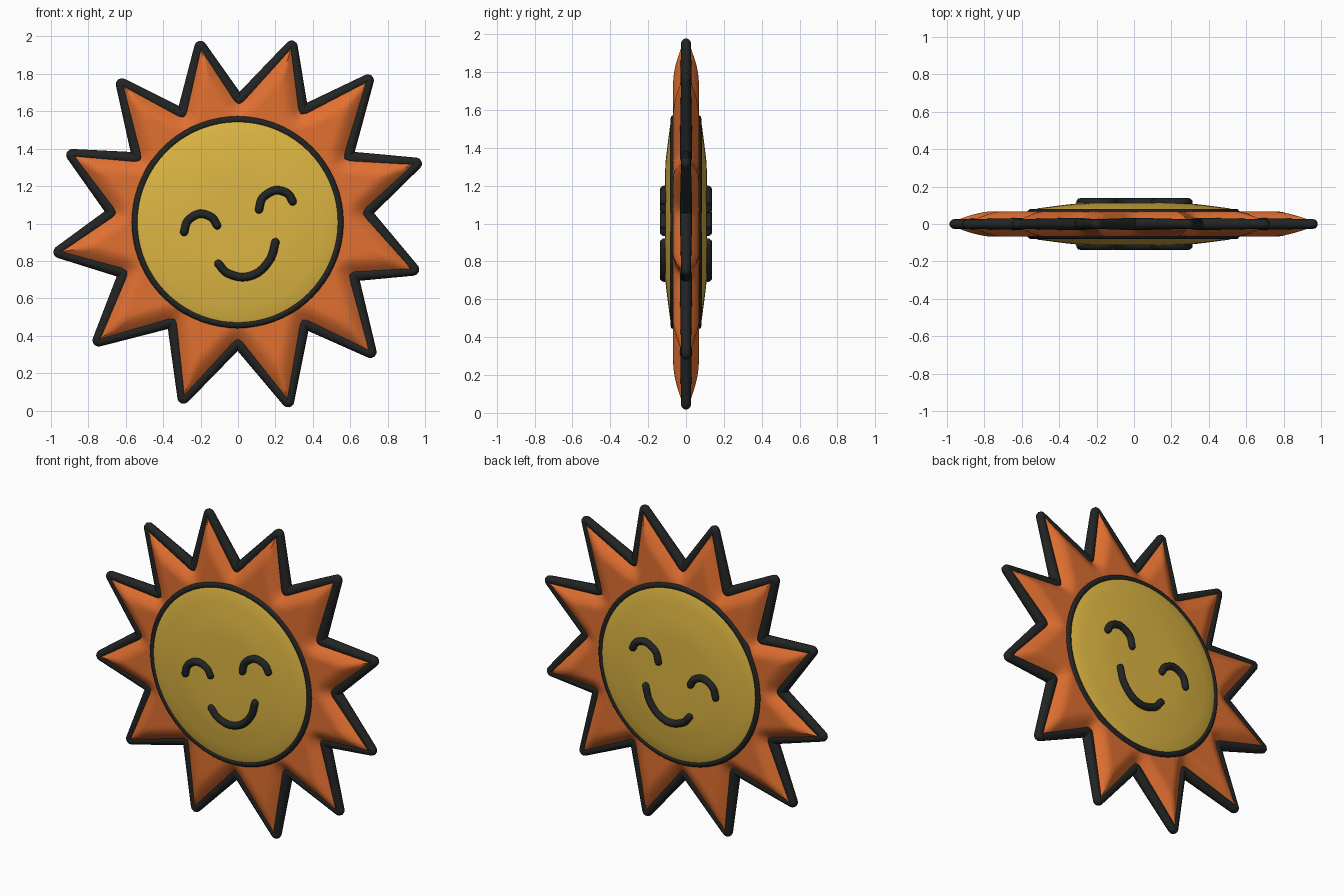
import bpy, bmesh, math
from mathutils import Vector

if "Cube" in bpy.data.objects:
    bpy.data.objects.remove(bpy.data.objects["Cube"])

CEN = Vector((-0.002, 1.007))


def mat(name, rgb):
    m = bpy.data.materials.new(name)
    m.diffuse_color = (*rgb, 1)
    m.use_nodes = True
    m.node_tree.nodes["Principled BSDF"].inputs["Base Color"].default_value = m.diffuse_color
    return m


ORANGE = mat("orange", (0.75, 0.16, 0.03))
YELLOW = mat("yellow", (0.72, 0.465, 0.055))
BLACK = mat("black", (0.016, 0.017, 0.017))


def finish(name, bm, material, angle=50):
    bmesh.ops.recalc_face_normals(bm, faces=bm.faces)
    me = bpy.data.meshes.new(name)
    bm.to_mesh(me)
    bm.free()
    me.materials.append(material)
    ob = bpy.data.objects.new(name, me)
    bpy.context.collection.objects.link(ob)
    bpy.ops.object.select_all(action='DESELECT')
    ob.select_set(True)
    bpy.context.view_layer.objects.active = ob
    bpy.ops.object.shade_smooth_by_angle(angle=math.radians(angle))
    return ob


def sweep(name, pts, radii, closed, y0=0.0, ry=1.0, seg=12):
    """Tube along a path in the xz plane; ry stretches the section in y."""
    bm = bmesh.new()
    n = len(pts)
    rings = []
    # round the open ends with shrinking rings
    stations = [(i, 0, 1) for i in range(n)]
    if not closed:
        caps = [(math.sin(a), math.cos(a)) for a in (0.5, 1.0, 1.45)]
        stations = [(0, -s, c) for s, c in reversed(caps)] + stations + [(n - 1, s, c) for s, c in caps]
    for i, shift, scale in stations:
        a = pts[(i - 1) % n] if closed or i > 0 else pts[0]
        b = pts[(i + 1) % n] if closed or i < n - 1 else pts[-1]
        t = (b - a).normalized()
        nrm = Vector((-t.y, t.x))
        r = radii[i]
        p = pts[i] + t * shift * r
        ring = []
        for k in range(seg):
            w = 2 * math.pi * k / seg
            q = p + nrm * r * scale * math.cos(w)
            ring.append(bm.verts.new((q.x, y0 + r * scale * ry * math.sin(w), q.y)))
        rings.append(ring)
    m = len(rings)
    for i in range(m if closed else m - 1):
        A, B = rings[i], rings[(i + 1) % m]
        for k in range(seg):
            j = (k + 1) % seg
            bm.faces.new((A[k], A[j], B[j], B[k]))
    if not closed:
        bm.faces.new(rings[0])
        bm.faces.new(rings[-1])
    return finish(name, bm, BLACK)


# hand-drawn star: tips and the valley following each tip, clockwise
tips = [(-.21, 1.99), (.30, 1.99), (.725, 1.80), (.995, 1.335), (.98, .74), (.74, .28),
        (.28, .005), (-.305, .025), (-.78, .345), (-1.0, .84), (-.928, 1.385), (-.65, 1.78)]
valleys = [(.005, 1.685), (.36, 1.625), (.61, 1.37), (.715, 1.06), (.64, .71), (.37, .445),
           (0, .335), (-.365, .45), (-.635, .725), (-.70, 1.06), (-.56, 1.365), (-.31, 1.61)]


def inset(p, d):
    v = Vector(p) - CEN
    return CEN + v * (1 - d / v.length)


corners = []
for t, v in zip(tips, valleys):
    corners += [inset(t, 0.03), inset(v, 0.033)]
NC = len(corners)


def edge_distance(p):
    best = 9.0
    for i in range(NC):
        a, b = corners[i], corners[(i + 1) % NC]
        d = b - a
        u = max(0, min(1, (p - a).dot(d) / d.length_squared))
        best = min(best, (p - a - d * u).length)
    return best


# puffed orange rays, both faces meeting near the outline
STEPS, RAD = 8, 20
rim = [corners[i].lerp(corners[(i + 1) % NC], k / STEPS) for i in range(NC) for k in range(STEPS)]
bm = bmesh.new()
for side in (-1, 1):
    cols = []
    for o in rim:
        v = o - CEN
        f0 = 0.45 / v.length
        col = []
        for k in range(RAD + 1):
            p = CEN + v * (f0 + (1 - f0) * k / RAD)
            d = edge_distance(p)
            h = 0.012 + 0.056 * math.sin(math.pi / 2 * min(d / 0.10, 1))
            col.append(bm.verts.new((p.x, side * h, p.y)))
        cols.append(col)
    for i in range(len(cols)):
        A, B = cols[i], cols[(i + 1) % len(cols)]
        for k in range(RAD):
            bm.faces.new((A[k], A[k + 1], B[k + 1], B[k]) if side < 0 else (A[k], B[k], B[k + 1], A[k + 1]))
finish("rays", bm, ORANGE, 60)

# black outline with slightly rounded corners
path, rad = [], []
for i, c in enumerate(corners):
    pa = (corners[i - 1] - c).normalized() * 0.02
    pb = (corners[(i + 1) % NC] - c).normalized() * 0.02
    r = 0.026 if i % 2 == 0 else 0.033
    for k in range(7):
        u = k / 6
        path.append(c + pa * (1 - u) ** 2 + pb * u ** 2)
        rad.append(r)
sweep("ray_outline", path, rad, True)

# yellow face disc, lathed
bm = bmesh.new()
prof = [(0.10, .112), (.25, .111), (.32, .108), (.38, .101), (.45, .092), (.51, .084), (.548, .072)]
prof += [(r, -y) for r, y in reversed(prof)]
N = 64
rings = [[bm.verts.new((CEN.x + r * math.cos(2 * math.pi * k / N), y, CEN.y + r * math.sin(2 * math.pi * k / N)))
          for k in range(N)] for r, y in prof]
for A, B in zip(rings, rings[1:]):
    for k in range(N):
        bm.faces.new((A[k], A[(k + 1) % N], B[(k + 1) % N], B[k]))
bm.faces.new(rings[0])
bm.faces.new(rings[-1])
finish("face_disc", bm, YELLOW)


def smooth_path(pts, sub=6):
    """Catmull-Rom curve through a few points."""
    P = [Vector(p) for p in pts]
    P = [2 * P[0] - P[1]] + P + [2 * P[-1] - P[-2]]
    out = []
    for i in range(1, len(P) - 2):
        a, b, c, d = P[i - 1:i + 3]
        for k in range(sub):
            t = k / sub
            out.append(0.5 * (2 * b + (c - a) * t + (2 * a - 5 * b + 4 * c - d) * t * t
                              + (3 * b - a - 3 * c + d) * t ** 3))
    return out + [P[-2]]


features = {
    "left_eye": [(-.288, .955), (-.268, 1.015), (-.205, 1.052), (-.14, 1.032), (-.112, .99)],
    "right_eye": [(.112, 1.075), (.132, 1.137), (.20, 1.178), (.265, 1.16), (.292, 1.118)],
    "mouth": [(-.105, .785), (-.06, .737), (.025, .713), (.11, .74), (.175, .815), (.20, .90)],
}
circle = [CEN + Vector((math.cos(a), math.sin(a))) * 0.548
          for a in (2 * math.pi * k / 72 for k in range(72))]

# rim and smiling face on the front, mirrored to the back
for side, label in ((-1, "front"), (1, "back")):
    sweep(label + "_disc_rim", circle, [0.021] * 72, True, side * 0.055, 1.25)
    for name, pts in features.items():
        p = smooth_path(pts)
        sweep(label + "_" + name, p, [0.022] * len(p), False, side * 0.113, 1.15)
